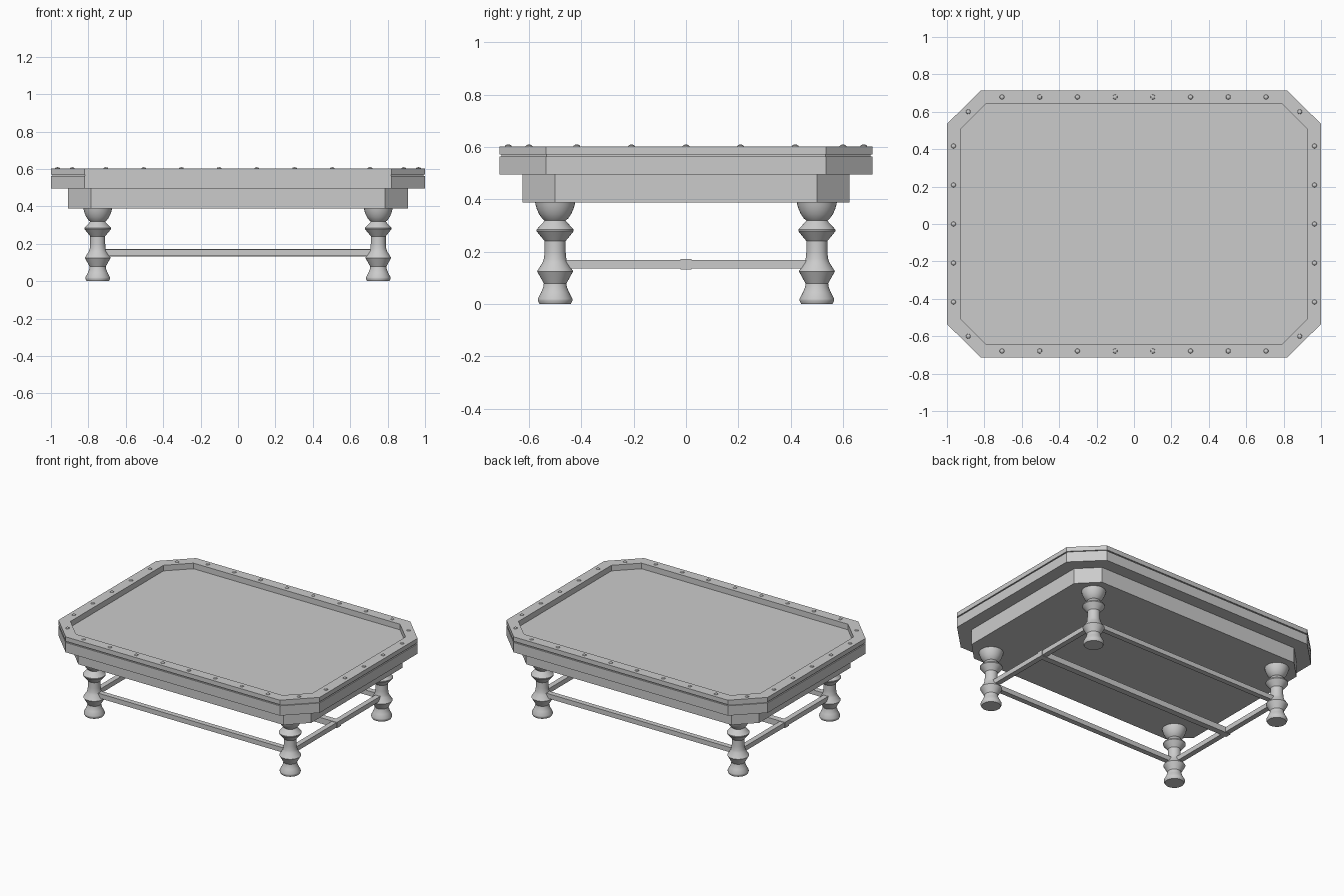
import bpy, bmesh, math

if "Cube" in bpy.data.objects:
    bpy.data.objects.remove(bpy.data.objects["Cube"])

mat = bpy.data.materials.new("plain grey")
mat.diffuse_color = (0.6, 0.6, 0.6, 1)
mat.use_nodes = True
mat.node_tree.nodes["Principled BSDF"].inputs["Base Color"].default_value = mat.diffuse_color


def finish(name, bm, smooth=False):
    bmesh.ops.recalc_face_normals(bm, faces=bm.faces)
    me = bpy.data.meshes.new(name)
    bm.to_mesh(me)
    bm.free()
    ob = bpy.data.objects.new(name, me)
    bpy.context.collection.objects.link(ob)
    me.materials.append(mat)
    if smooth:
        bpy.ops.object.select_all(action='DESELECT')
        ob.select_set(True)
        bpy.context.view_layer.objects.active = ob
        bpy.ops.object.shade_smooth_by_angle(angle=math.radians(30))
    return ob


def octagon(hx, hy, cx, cy):
    # rectangle outline with cut corners; long sides end at cx, short sides at cy
    return [(cx, -hy), (hx, -cy), (hx, cy), (cx, hy),
            (-cx, hy), (-hx, cy), (-hx, -cy), (-cx, -hy)]


def slab(name, outline, z0, z1):
    bm = bmesh.new()
    face = bm.faces.new([bm.verts.new((x, y, z0)) for x, y in outline])
    top = bmesh.ops.extrude_face_region(bm, geom=[face], use_keep_orig=True)["geom"]
    bmesh.ops.translate(bm, vec=(0, 0, z1 - z0),
                        verts=[v for v in top if isinstance(v, bmesh.types.BMVert)])
    return finish(name, bm)


def ring(name, outer, inner, z0, z1):
    bm = bmesh.new()
    loops = [[bm.verts.new((x, y, z)) for x, y in o]
             for o, z in ((outer, z0), (outer, z1), (inner, z1), (inner, z0))]
    for k in range(4):
        a, b = loops[k], loops[(k + 1) % 4]
        for i in range(8):
            j = (i + 1) % 8
            bm.faces.new((a[i], a[j], b[j], b[i]))
    return finish(name, bm)


def box(name, x0, x1, y0, y1, z0, z1):
    return slab(name, [(x0, y0), (x1, y0), (x1, y1), (x0, y1)], z0, z1)


# top: apron, slab, thin groove and raised frame around the sunken panel
outer = octagon(1.0, 0.713, 0.82, 0.535)
inner = octagon(0.927, 0.643, 0.79, 0.508)
slab("apron", octagon(0.91, 0.625, 0.786, 0.5), 0.388, 0.495)
slab("table_slab", outer, 0.495, 0.563)
ring("frame_groove", octagon(0.992, 0.705, 0.817, 0.532), inner, 0.563, 0.571)
ring("top_frame", outer, inner, 0.571, 0.602)

# turned legs
profile = [(0, 0), (0.06, 0), (0.066, 0.012), (0.066, 0.02), (0.053, 0.045),
           (0.045, 0.065), (0.043, 0.078), (0.069, 0.125), (0.064, 0.133),
           (0.048, 0.158), (0.043, 0.172), (0.04, 0.2), (0.04, 0.24),
           (0.071, 0.278), (0.071, 0.284), (0.04, 0.318), (0.05, 0.327),
           (0.061, 0.343), (0.069, 0.36), (0.074, 0.376), (0.077, 0.39), (0, 0.39)]


def leg(name, cx, cy, n=32):
    bm = bmesh.new()
    vs = [bm.verts.new((r, 0, z)) for r, z in profile]
    es = [bm.edges.new(p) for p in zip(vs, vs[1:])]
    bmesh.ops.spin(bm, geom=vs + es, cent=(0, 0, 0), axis=(0, 0, 1),
                   angle=2 * math.pi, steps=n)
    bmesh.ops.remove_doubles(bm, verts=bm.verts, dist=1e-5)
    ob = finish(name, bm, smooth=True)
    ob.location = (cx, cy, 0)


for sx, side in ((-1, "left"), (1, "right")):
    for sy, end in ((-1, "front"), (1, "back")):
        leg(f"{end}_{side}_leg", sx * 0.75, sy * 0.5)

# stretchers between the legs, plus one down the middle
for s, name in ((-1, "front"), (1, "back")):
    box(name + "_stretcher", -0.75, 0.75, s * 0.5 - 0.018, s * 0.5 + 0.018, 0.135, 0.168)
for s, name in ((-1, "left"), (1, "right")):
    box(name + "_stretcher", s * 0.75 - 0.018, s * 0.75 + 0.018, -0.5, 0.5, 0.135, 0.168)
box("middle_stretcher", -0.772, 0.772, -0.021, 0.021, 0.131, 0.171)

# domed studs around the frame
spots = [(-0.706 + i * 0.2017, s * 0.679) for i in range(8) for s in (-1, 1)]
spots += [(s * 0.965, i * 0.2085) for i in range(-2, 3) for s in (-1, 1)]
spots += [(sx * 0.886, sy * 0.6) for sx in (-1, 1) for sy in (-1, 1)]
bm = bmesh.new()
for x, y in spots:
    new = bmesh.ops.create_uvsphere(bm, u_segments=12, v_segments=6, radius=0.013)["verts"]
    for v in new:
        v.co = (v.co.x + x, v.co.y + y, v.co.z * 0.55 + 0.602)
finish("frame_studs", bm, smooth=True)
